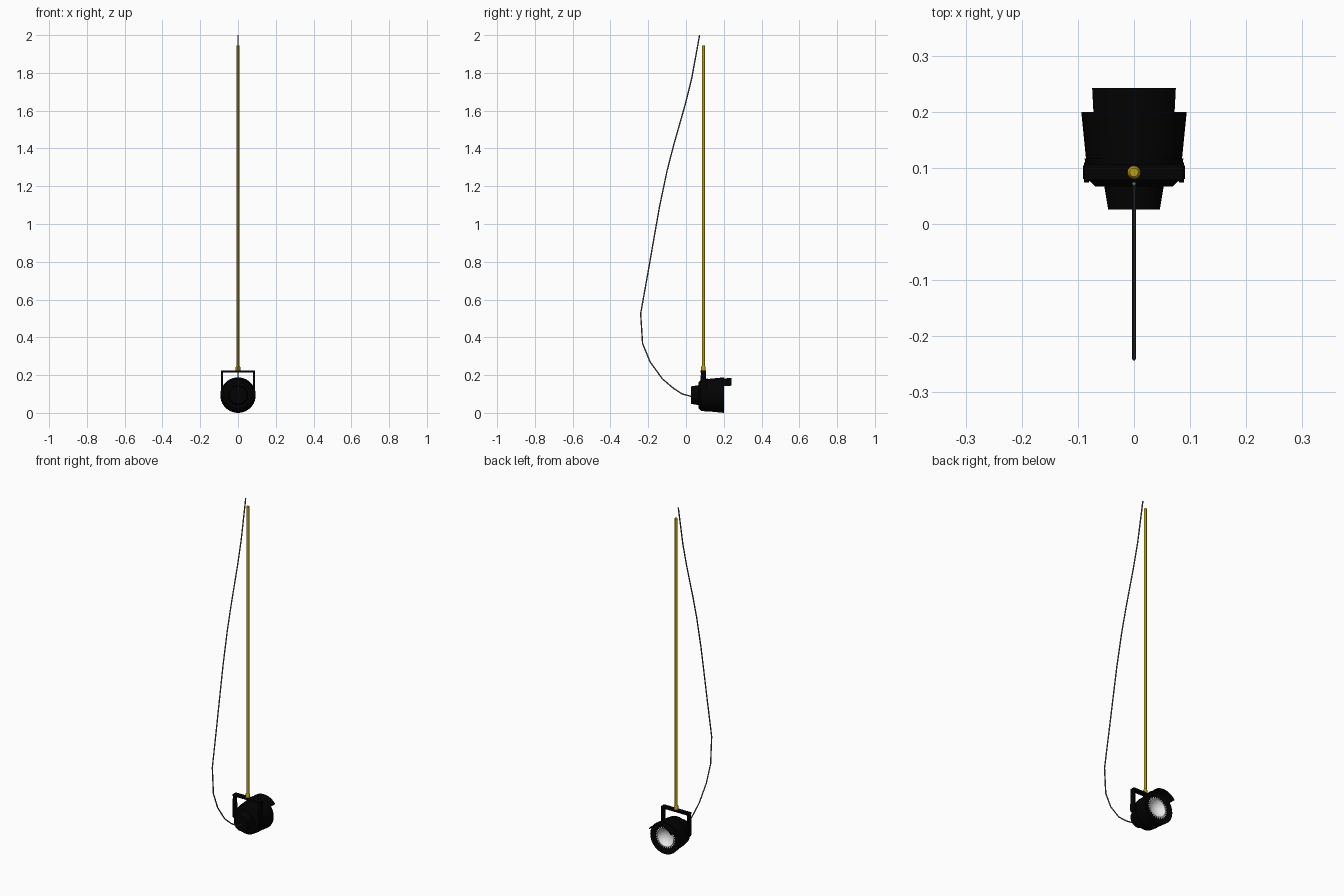
import bpy, bmesh, math
from mathutils import Vector

if "Cube" in bpy.data.objects:
    bpy.data.objects.remove(bpy.data.objects["Cube"])

CY, CZ = 0.092, 0.094      # pole / yoke depth, lamp axis height


def material(name, rgb):
    m = bpy.data.materials.new(name)
    m.diffuse_color = (*rgb, 1)
    m.use_nodes = True
    m.node_tree.nodes["Principled BSDF"].inputs["Base Color"].default_value = m.diffuse_color
    return m


BLACK = material("black", (0.0008, 0.0008, 0.0008))
GOLD = material("gold", (0.50, 0.33, 0.004))
CABLE = material("cable_grey", (0.13, 0.125, 0.13))
WHITE = material("lens_white", (1.0, 1.0, 1.0))


def finish(name, bm, mat, smooth=True):
    bmesh.ops.remove_doubles(bm, verts=bm.verts, dist=1e-6)
    bmesh.ops.recalc_face_normals(bm, faces=bm.faces)
    me = bpy.data.meshes.new(name)
    bm.to_mesh(me)
    bm.free()
    me.materials.append(mat)
    ob = bpy.data.objects.new(name, me)
    bpy.context.collection.objects.link(ob)
    bpy.ops.object.select_all(action='DESELECT')
    bpy.context.view_layer.objects.active = ob
    ob.select_set(True)
    if smooth:
        bpy.ops.object.shade_smooth_by_angle(angle=math.radians(30))
    return ob


def lathe(name, profile, mat, n=40, axis='Y', a0=0.0, a1=math.tau, teeth=0.0):
    """Revolve (radius, position) points about the lamp axis (Y) or the pole axis (Z).
    Teeth are notches cut into the widest ring."""
    bm = bmesh.new()
    widest = max(r for r, t in profile)
    rings = []
    for i in range(n + 1):
        a = a0 + (a1 - a0) * i / n
        ring = []
        for r, t in profile:
            if r == widest and i % 4 > 1:
                r -= teeth
            s, c = r * math.sin(a), r * math.cos(a)
            ring.append(bm.verts.new((s, t, CZ + c) if axis == 'Y' else (s, CY + c, t)))
        rings.append(ring)
    for p, q in zip(rings, rings[1:]):
        for j in range(len(profile) - 1):
            vs = [p[j], p[j + 1], q[j + 1], q[j]]
            if profile[j][0] == 0:
                vs = vs[1:3] + [p[0]]
            elif profile[j + 1][0] == 0:
                vs = [p[j], p[j + 1], q[j]]
            bm.faces.new(vs)
    return finish(name, bm, mat)


def prism(name, outline, x0, x1, mat):
    """Extrude a (y, z) outline from x0 to x1."""
    bm = bmesh.new()
    f = bm.faces.new([bm.verts.new((x0, y, z)) for y, z in outline])
    g = bmesh.ops.extrude_face_region(bm, geom=[f])
    bmesh.ops.translate(bm, vec=Vector((x1 - x0, 0, 0)),
                        verts=[v for v in g['geom'] if isinstance(v, bmesh.types.BMVert)])
    return finish(name, bm, mat, False)


# Lamp housing: rear cap, rear shell, flared front shell with a recessed rim
lathe("rear_cap", [(0, .026), (.046, .026), (.053, .068), (0, .07)], BLACK)
lathe("rear_shell", [(0, .067), (.069, .067), (.083, .08), (.088, .117), (.084, .117)], BLACK)
lathe("front_shell", [(.085, .11), (.094, .20), (.088, .20), (.064, .190), (.053, .190),
                      (.053, .14), (0, .135)], BLACK)

# White reflector bowl with a toothed rim
lathe("reflector", [(0, .145), (.045, .15), (.052, .189), (.063, .1915), (.053, .192),
                    (.046, .178), (.032, .165), (.016, .159), (0, .157)],
      WHITE, n=112, teeth=.008)

# Visor: arc over the upper front
ang = math.radians(55)
lathe("visor", [(.084, .13), (.091, .242), (.087, .242), (.080, .13), (.084, .13)],
      BLACK, n=16, a0=-ang, a1=ang)

# Yoke: crossbar, tapered legs and pivots
prism("yoke_bar", [(CY - .014, .213), (CY + .014, .213), (CY + .014, .224), (CY - .014, .224)],
      -.089, .089, BLACK)
leg = [(CY - .013, .22), (CY + .013, .22), (CY + .018, .10), (CY + .012, .084),
       (CY - .012, .084), (CY - .018, .10)]
pivot = [(CY + .012 * math.cos(i * math.tau / 16), .10 + .012 * math.sin(i * math.tau / 16))
         for i in range(16)]
for side, s in (("left", -1), ("right", 1)):
    prism("yoke_leg_" + side, leg, s * .080, s * .089, BLACK)
    prism("pivot_" + side, pivot, s * .070, s * .091, BLACK)

# Hanging pole and its collar
lathe("pole", [(0, .23), (.008, .23), (.008, 1.945), (0, 1.945)], GOLD, n=16, axis='Z')
lathe("pole_collar", [(0, .222), (.012, .222), (.012, .243), (.008, .25), (0, .25)],
      GOLD, n=16, axis='Z')

# Power cable looping behind the lamp up to the ceiling
path = [(.03, .087), (-.02, .10), (-.066, .13), (-.125, .18), (-.19, .27), (-.23, .368),
        (-.24, .526), (-.2, .75), (-.167, .94), (-.14, 1.093), (-.1, 1.283), (-.066, 1.415),
        (-.005, 1.63), (.03, 1.77), (.072, 2.0)]
bm = bmesh.new()
rings = []
for i, (y, z) in enumerate(path):
    (ya, za), (yb, zb) = path[max(i - 1, 0)], path[min(i + 1, len(path) - 1)]
    normal = Vector((0, za - zb, yb - ya)).normalized()
    rings.append([bm.verts.new(Vector((0, y, z)) + .0035 * (
        math.cos(k * math.tau / 8) * normal + Vector((math.sin(k * math.tau / 8), 0, 0))))
        for k in range(8)])
for p, q in zip(rings, rings[1:]):
    for k in range(8):
        bm.faces.new((p[k], p[k - 1], q[k - 1], q[k]))
bm.faces.new(rings[0])
bm.faces.new(rings[-1])
finish("power_cable", bm, CABLE)
